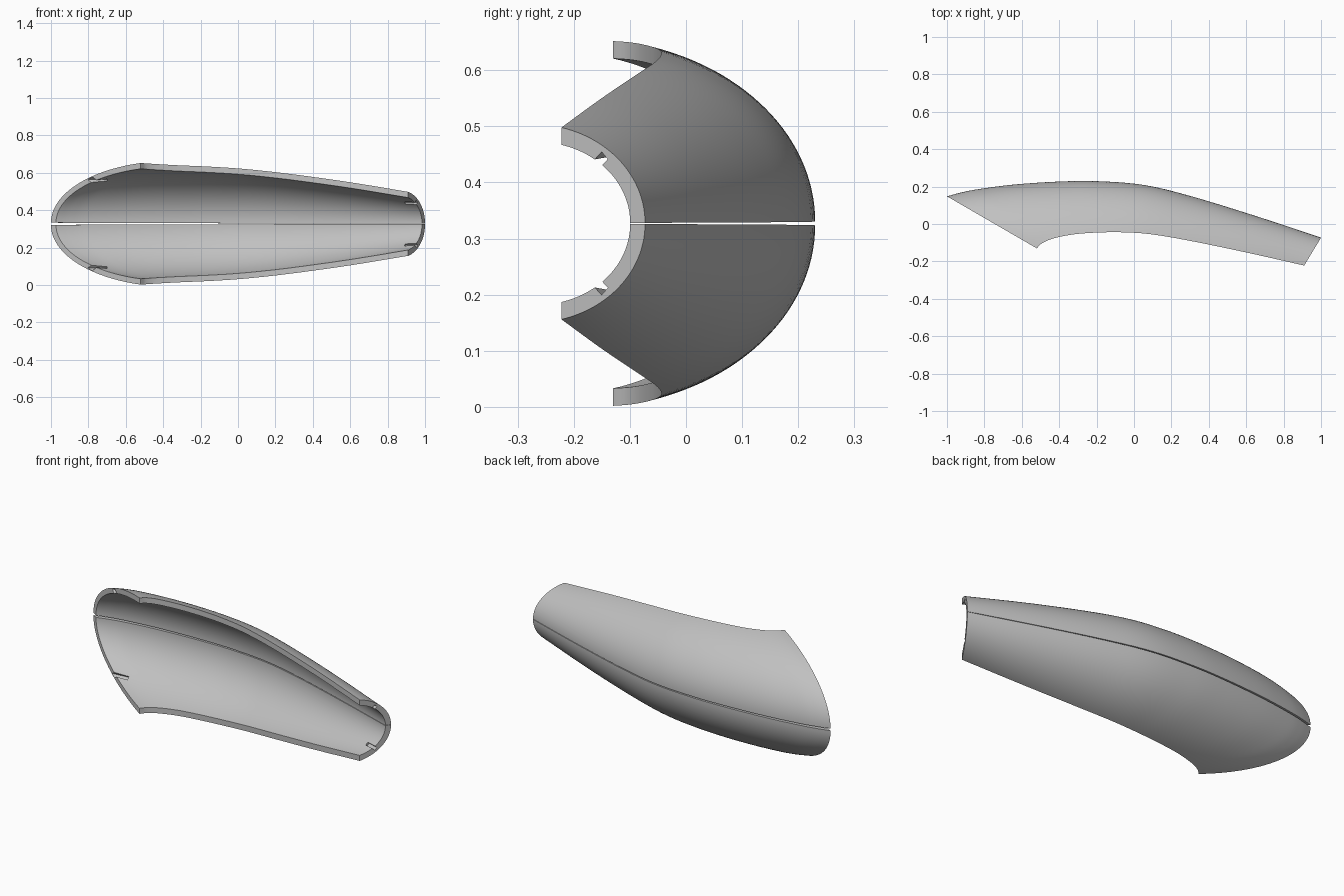
import bpy, bmesh, math
from mathutils import Vector

if "Cube" in bpy.data.objects:
    bpy.data.objects.remove(bpy.data.objects["Cube"])

MID_Z, WALL = 0.327, 0.031
SWEEP = math.radians(75)
ARC, SUB = 28, 6

grey = bpy.data.materials.new("light_grey")
grey.use_nodes = True
grey.diffuse_color = (0.53, 0.53, 0.53, 1)
grey.node_tree.nodes["Principled BSDF"].inputs["Base Color"].default_value = grey.diffuse_color

# Stations along the shell: spine x, y, front edge x, y, and half height
STATIONS = [Vector(s) for s in (
    (-1, .148, -.52, -.13, .325),
    (-.93, .167, -.49, -.102, .323),
    (-.84, .185, -.43, -.077, .319),
    (-.65, .21, -.32, -.055, .313),
    (-.42, .226, -.18, -.045, .307),
    (-.2, .229, -.04, -.045, .299),
    (.05, .209, .1, -.056, .287),
    (.3, .15, .3, -.09, .264),
    (.65, .043, .6, -.152, .222),
    (1, -.073, .91, -.222, .171))]


def smooth_stations(pts):
    """Catmull-Rom resampling of the stations."""
    ext = [2 * pts[0] - pts[1]] + pts + [2 * pts[-1] - pts[-2]]
    out = []
    for a, b, c, d in zip(ext, ext[1:], ext[2:], ext[3:]):
        for k in range(SUB):
            t = k / SUB
            out.append(b + (c - a) * (t / 2) + (2 * a - 5 * b + 4 * c - d) * (t * t / 2)
                       + (3 * b - a - 3 * c + d) * (t ** 3 / 2))
    return out + [pts[-1]]


def arc(spine, edge, height, gap, side):
    """Part of an ellipse from the spine round to the front edge."""
    pts = []
    for i in range(ARC + 1):
        a = SWEEP * i / ARC
        p = spine.lerp(edge, (1 - math.cos(a)) / (1 - math.cos(SWEEP)))
        z = gap + (height - gap) * math.sin(a) / math.sin(SWEEP)
        pts.append(Vector((p.x, p.y, MID_Z + side * z)))
    return pts


def half_shell(name, side):
    bm = bmesh.new()
    rings = []
    rows = smooth_stations(STATIONS)
    for i, (bx, by, fx, fy, h) in enumerate(rows):
        spine, edge = Vector((bx, by)), Vector((fx, fy))
        gap = 0.006 - 0.005 * i / (len(rows) - 1)
        inner = spine + (edge - spine).normalized() * WALL
        loop = arc(spine, edge, h, gap, side) + arc(inner, edge, h - WALL, gap, side)[::-1]
        rings.append([bm.verts.new(p) for p in loop])
    n = len(rings[0])
    for r, q in zip(rings, rings[1:]):
        for j in range(n):
            k = (j + 1) % n
            bm.faces.new((r[j], r[k], q[k], q[j]))
    # End rims
    for r in (rings[0], rings[-1]):
        for j in range(ARC):
            bm.faces.new((r[j], r[j + 1], r[n - 2 - j], r[n - 1 - j]))
    bmesh.ops.recalc_face_normals(bm, faces=bm.faces)
    mesh = bpy.data.meshes.new(name)
    bm.to_mesh(mesh)
    bm.free()
    mesh.materials.append(grey)
    ob = bpy.data.objects.new(name, mesh)
    bpy.context.collection.objects.link(ob)
    return ob


def cut_slot(shell, loc, size, yaw, roll):
    """Cut a small locating slot into the inside of an end rim."""
    bpy.ops.mesh.primitive_cube_add(size=1, location=loc, rotation=(roll, 0, yaw))
    cutter = bpy.context.object
    cutter.scale = size
    cutter.hide_render = True
    mod = shell.modifiers.new("slot", "BOOLEAN")
    mod.operation, mod.solver, mod.object = "DIFFERENCE", "EXACT", cutter
    bpy.context.view_layer.objects.active = shell
    bpy.ops.object.modifier_apply(modifier=mod.name)
    bpy.data.objects.remove(cutter)


for name, side in (("upper_shell", 1), ("lower_shell", -1)):
    shell = half_shell(name, side)
    cut_slot(shell, (-.75, .022, MID_Z + side * .233), (.1, .022, .028), 0.1, side * -.7)
    cut_slot(shell, (.935, -.148, MID_Z + side * .112), (.09, .018, .026), -.3, side * -.8)
    bpy.ops.object.select_all(action="DESELECT")
    shell.select_set(True)
    bpy.context.view_layer.objects.active = shell
    bpy.ops.object.shade_smooth_by_angle(angle=math.radians(30))
